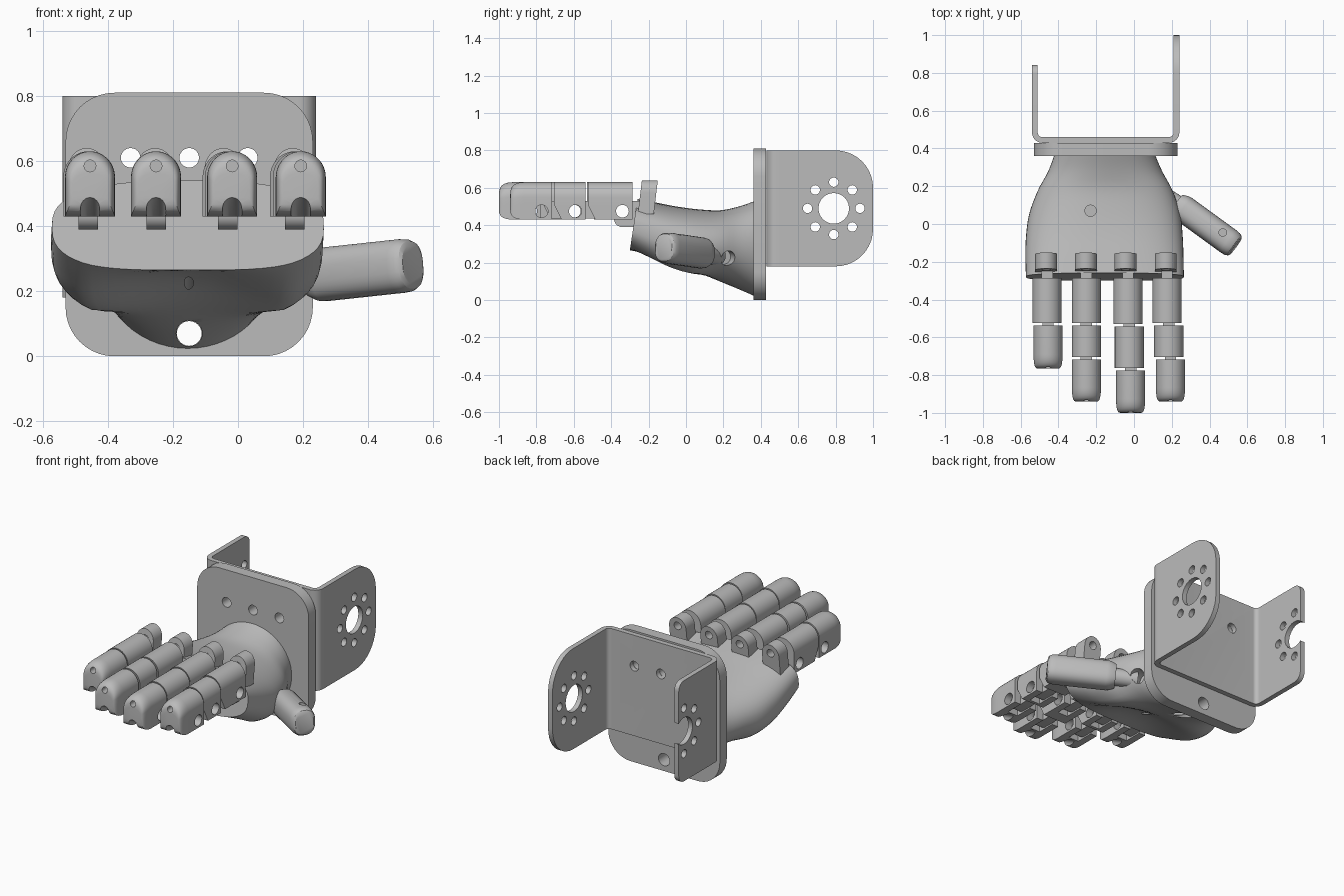
import bpy, bmesh
from math import sin, cos, pi, radians
from mathutils import Vector, Matrix

if "Cube" in bpy.data.objects:
    bpy.data.objects.remove(bpy.data.objects["Cube"])

grey = bpy.data.materials.new("plain_grey")
grey.use_nodes = True
grey.diffuse_color = (0.5, 0.5, 0.5, 1)
grey.node_tree.nodes["Principled BSDF"].inputs["Base Color"].default_value = grey.diffuse_color


def loft(name, rings):
    """Skin a list of equally long point rings and cap both ends."""
    bm = bmesh.new()
    loops = [[bm.verts.new(p) for p in ring] for ring in rings]
    n = len(loops[0])
    for a, b in zip(loops, loops[1:]):
        for i in range(n):
            bm.faces.new((a[i], a[(i + 1) % n], b[(i + 1) % n], b[i]))
    bm.faces.new(loops[0])
    bm.faces.new(loops[-1])
    bmesh.ops.recalc_face_normals(bm, faces=bm.faces)
    mesh = bpy.data.meshes.new(name)
    bm.to_mesh(mesh)
    bm.free()
    mesh.materials.append(grey)
    ob = bpy.data.objects.new(name, mesh)
    bpy.context.collection.objects.link(ob)
    return ob


def prism(name, outline, axis, a, b):
    """Extrude a flat outline along an axis from a to b."""
    place = {"x": lambda u, v, w: (w, u, v),
             "y": lambda u, v, w: (u, w, v),
             "z": lambda u, v, w: (u, v, w)}[axis]
    return loft(name, [[place(u, v, w) for u, v in outline] for w in (a, b)])


def rounded(corners, steps=10):
    """Outline from (u, v, radius) corners."""
    out = []
    for i, (u, v, r) in enumerate(corners):
        p = Vector((u, v))
        d0 = (Vector(corners[i - 1][:2]) - p).normalized()
        d1 = (Vector(corners[(i + 1) % len(corners)][:2]) - p).normalized()
        if r == 0:
            out.append(tuple(p))
            continue
        c = p + (d0 + d1) * r
        for k in range(steps + 1):
            t = pi / 2 * k / steps
            out.append(tuple(c - d1 * r * cos(t) - d0 * r * sin(t)))
    return out


def rect(u0, u1, v0, v1, r0=0, r1=0, r2=0, r3=0):
    return rounded([(u0, v0, r0), (u1, v0, r1), (u1, v1, r2), (u0, v1, r3)])


def rod(p, q, r, sides=24):
    """Cylinder between two points."""
    p, q = Vector(p), Vector(q)
    turn = (q - p).to_track_quat("Z", "Y").to_matrix()
    ring = [turn @ Vector((r * cos(2 * pi * i / sides), r * sin(2 * pi * i / sides), 0))
            for i in range(sides)]
    return loft("cutter", [[e + v for v in ring] for e in (p, q)])


def cut(ob, cutters):
    """Subtract the cutters, bake the result and drop the cutters."""
    for c in cutters:
        mod = ob.modifiers.new("cut", "BOOLEAN")
        mod.operation, mod.solver, mod.object = "DIFFERENCE", "EXACT", c
    deps = bpy.context.evaluated_depsgraph_get()
    mesh = bpy.data.meshes.new_from_object(ob.evaluated_get(deps))
    ob.modifiers.clear()
    ob.data = mesh
    for c in cutters:
        bpy.data.objects.remove(c)


def spline(rows, per):
    """Catmull-Rom resampling of rows of numbers."""
    out = []
    for i in range(len(rows) - 1):
        p0, p1, p2, p3 = (rows[max(0, min(len(rows) - 1, i + k))] for k in (-1, 0, 1, 2))
        for s in range(per):
            t = s / per
            out.append([b + t / 2 * (c - a + t * (2 * a - 5 * b + 4 * c - d + t * (3 * (b - c) + d - a)))
                        for a, b, c, d in zip(p0, p1, p2, p3)])
    return out + [rows[-1]]


def power(v, n):
    return (1 if v > 0 else -1) * abs(v) ** (2 / n)


# wrist plate with its bolt holes
MID = -0.15
bolts = [(-0.33, 0.61, 0.03), (MID, 0.61, 0.03), (0.03, 0.61, 0.03), (MID, 0.07, 0.038)]


def bolt_cutters():
    return [rod((x, 0.3, z), (x, 0.55, z), r) for x, z, r in bolts]


wrist_plate = prism("wrist_plate", rect(-0.53, 0.23, 0, 0.81, 0.15, 0.15, 0.15, 0.15), "y", 0.36, 0.428)
cut(wrist_plate, bolt_cutters())

# bent mounting bracket: folded base and two side arms
fold = rounded([(-0.54, 0.43, 0.055), (0.24, 0.43, 0.055), (0.24, 0.5, 0), (0.21, 0.5, 0),
                (0.21, 0.46, 0.025), (-0.51, 0.46, 0.025), (-0.51, 0.5, 0), (-0.54, 0.5, 0)])
base = prism("bracket_base", fold, "z", 0.18, 0.80)
cut(base, bolt_cutters())
for name, x, end, r in (("left_bracket_arm", 0.21, 1.0, 0.2), ("right_bracket_arm", -0.54, 0.842, 0.05)):
    arm = prism(name, rect(0.5, end, 0.18, 0.80, 0, r, r, 0), "x", x, x + 0.03)
    spots = [(0.79, 0.49, 0.082)]
    for k in range(8):
        y, z = 0.79 + 0.14 * cos(k * pi / 4), 0.49 + 0.14 * sin(k * pi / 4)
        if y < end - 0.03:
            spots.append((y, z, 0.025))
    cut(arm, [rod((x - 0.1, y, z), (x + 0.1, y, z), s) for y, z, s in spots])

# palm: (y, left edge, right edge, bottom, top, hollow, squareness)
sections = [(0.37, -0.42, 0.11, 0.02, 0.53, 0, 2), (0.28, -0.455, 0.15, 0.06, 0.50, 0, 2),
            (0.18, -0.51, 0.205, 0.095, 0.48, 0.01, 2.1), (0.06, -0.555, 0.245, 0.09, 0.485, 0.07, 2.3),
            (-0.06, -0.572, 0.258, 0.13, 0.50, 0.10, 2.5), (-0.17, -0.575, 0.262, 0.19, 0.52, 0.07, 2.6),
            (-0.28, -0.572, 0.264, 0.255, 0.54, 0.01, 2.7)]
rings = []
for y, xl, xr, zb, zt, hollow, n in spline(sections, 4):
    ring = []
    for i in range(56):
        a = 2 * pi * i / 56
        u, v = power(cos(a), n), power(sin(a), n)
        z = (zb + zt) / 2 + v * (zt - zb) / 2
        if v < 0:
            z += hollow * max(0, 1 - (u / 0.75) ** 2) * -v
        lean = 0.15 * (z - 0.4) * (0.37 - y) / 0.65
        ring.append(((xl + xr) / 2 + u * (xr - xl) / 2, y + lean, z))
    rings.append(ring)
palm = loft("palm", rings)
cut(palm, [rod((-0.23, 0.07, 0.33), (-0.23, 0.07, 0.6), 0.03),
           rod((0.08, 0.2, 0.23), (0.35, 0.28, 0.21), 0.04),
           rod((MID, 0.5, 0.07), (MID, -0.4, 0.07), 0.04),
           rod((MID, 0.33, 0.08), (MID, -0.12, 0.29), 0.04)])


# arched cross-section shared by fingers and knuckles
def arch(x, y, half, z0, spring, top, shift=lambda z: 0):
    pts = [(x - half, z0), (x + half, z0), (x + half, spring - 0.04)]
    pts += [(x + half * cos(pi * k / 18), spring + (top - spring) * sin(pi * k / 18)) for k in range(19)]
    pts.append((x - half, spring - 0.04))
    return [(u, y + shift(v), v) for u, v in pts]


def tongue(name, x, joint, back, low):
    ob = prism(name, rect(joint - 0.045, back, low, 0.53, 0.045, 0, 0, 0.045), "x", x - 0.03, x + 0.03)
    cut(ob, [rod((x - 0.1, joint, 0.475), (x + 0.1, joint, 0.475), 0.034)])


def segment(name, x, start, end, tip):
    """One finger bone with a slot for the tongue behind it."""
    def relief(z):
        return max(0, 0.51 - z) * 0.5
    if tip:
        rings = [arch(x, start, 0.077, 0.43, 0.55, 0.63)]
        for k in range(9):
            t = k / 8
            s = (1 - 0.85 * t * t) ** 0.5
            y = end + 0.075 * (1 - sin(t * pi / 2))
            rings.append([(x + (px - x) * (0.5 + 0.5 * s), py, 0.52 + (pz - 0.52) * s)
                          for px, py, pz in arch(x, y, 0.077, 0.43, 0.55, 0.63)])
    else:
        rings = [arch(x, start, 0.077, 0.43, 0.55, 0.63),
                 arch(x, end, 0.077, 0.43, 0.55, 0.63, relief)]
    ob = loft(name, rings)
    joint = start - 0.055
    cutters = [prism("cutter", rect(start - 0.11, start + 0.05, 0.3, 0.555), "x", x - 0.034, x + 0.034),
               rod((x - 0.2, joint, 0.475), (x + 0.2, joint, 0.475), 0.034)]
    if tip:
        cutters += [rod((x, end - 0.05, 0.585), (x, end + 0.13, 0.585), 0.018),
                    rod((x, end - 0.03, 0.47), (x, end + 0.1, 0.40), 0.03)]
    cut(ob, cutters)
    return joint


# fingers: knuckle x, first bone x, tip x, then the end of each bone
fingers = {"little": (-0.465, -0.46, -0.455, (-0.525, -0.765)),
           "ring": (-0.255, -0.252, -0.252, (-0.525, -0.705, -0.94)),
           "middle": (-0.045, -0.032, -0.018, (-0.53, -0.763, -1.0)),
           "index": (0.168, 0.175, 0.193, (-0.525, -0.705, -0.94))}
for finger, (kx, x0, x1, ends) in fingers.items():
    knuckle = loft(finger + "_knuckle", [arch(kx, y, 0.058, 0.46, 0.575, 0.64, lambda z: 0.12 * (z - 0.48))
                                         for y in (-0.17, -0.255)])
    cut(knuckle, [rod((kx, -0.1, 0.59), (kx, -0.3, 0.575), 0.024)])
    start, back, low = -0.285, -0.2, 0.39
    for i, end in enumerate(ends):
        x = x0 + (x1 - x0) * i / (len(ends) - 1)
        joint = segment(f"{finger}_bone_{i + 1}", x, start, end, i == len(ends) - 1)
        tongue(f"{finger}_hinge_{i + 1}", x, joint, back, low)
        start, back, low = end - 0.012, end + 0.05, 0.435

# thumb: rounded bar leaning forward from the side of the palm
steps = [(-0.03, 0.8), (0, 0.97), (0.02, 1), (0.31, 1), (0.335, 0.97), (0.35, 0.88), (0.357, 0.74)]
thumb = loft("thumb", [[(d, 0.072 * s * power(cos(k * pi / 16), 2.5), 0.083 * s * power(sin(k * pi / 16), 2.5))
                        for k in range(32)] for d, s in steps])
pose = Matrix.Translation((0.25, 0.09, 0.25)) @ Matrix.Rotation(radians(-36), 4, "Z") @ Matrix.Rotation(radians(-5), 4, "Y")
thumb.data.transform(pose)
cut(thumb, [rod((0.47, -0.045, 0.26), (0.47, -0.045, 0.5), 0.02)])
thumb_hinge = rod((0.12, 0.17, 0.235), (0.28, 0.07, 0.25), 0.05)
thumb_hinge.name = "thumb_hinge"

# smooth curved walls, keep edges crisp
bpy.ops.object.select_all(action="DESELECT")
for ob in bpy.context.collection.objects:
    if ob.type == "MESH" and ob.data.materials and ob.data.materials[0] == grey:
        ob.select_set(True)
        bpy.context.view_layer.objects.active = ob
bpy.ops.object.shade_smooth_by_angle(angle=radians(32))
